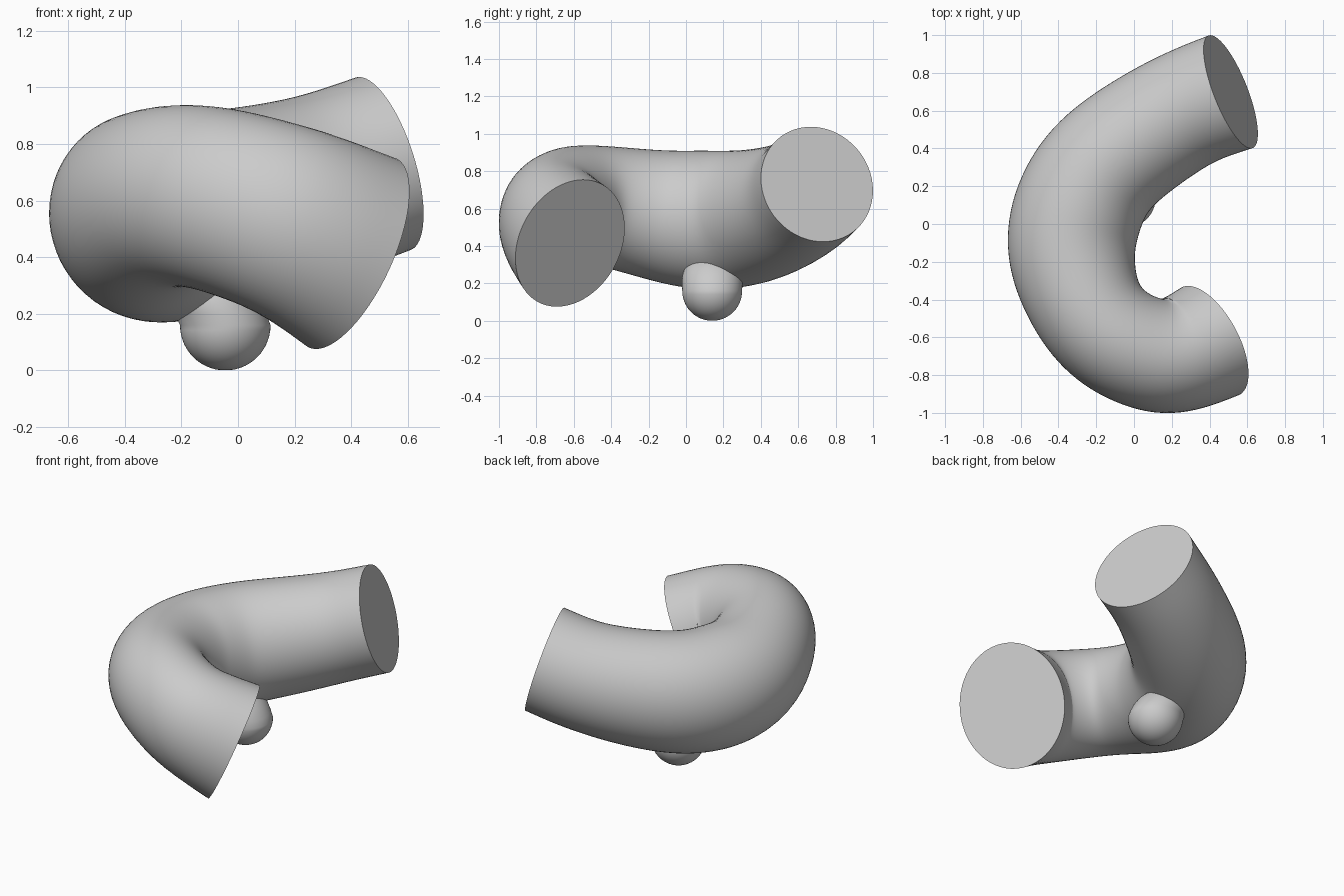
import bpy, bmesh, math
from mathutils import Vector

cube = bpy.data.objects.get("Cube")
if cube:
    bpy.data.objects.remove(cube)

grey = bpy.data.materials.new("plain_grey")
grey.use_nodes = True
COLOUR = (0.6, 0.6, 0.6, 1)
grey.diffuse_color = COLOUR
grey.node_tree.nodes["Principled BSDF"].inputs["Base Color"].default_value = COLOUR

SIDES = 64
STEPS = 8


def add_object(name, bm):
    bmesh.ops.recalc_face_normals(bm, faces=bm.faces)
    mesh = bpy.data.meshes.new(name)
    bm.to_mesh(mesh)
    bm.free()
    mesh.materials.append(grey)
    obj = bpy.data.objects.new(name, mesh)
    bpy.context.collection.objects.link(obj)
    bpy.ops.object.select_all(action='DESELECT')
    obj.select_set(True)
    bpy.context.view_layer.objects.active = obj
    bpy.ops.object.shade_smooth_by_angle(angle=math.radians(40))
    return obj


def skin(bm, rings):
    for a, b in zip(rings, rings[1:]):
        for i in range(SIDES):
            j = (i + 1) % SIDES
            bm.faces.new((a[i], a[j], b[j], b[i]))
    bm.faces.new(rings[0])
    bm.faces.new(rings[-1])


# Stations along the bent tube: centre x, y, z, half width, half height
stations = [Vector(s) for s in (
    (.512, .70, .73, .32, .32),
    (.30, .62, .655, .315, .325),
    (.06, .48, .59, .325, .345),
    (-.18, .29, .545, .335, .365),
    (-.305, .055, .54, .345, .37),
    (-.33, -.18, .57, .335, .345),
    (-.25, -.44, .615, .30, .32),
    (-.10, -.61, .61, .295, .325),
    (.115, -.70, .55, .30, .335),
    (.275, -.68, .485, .31, .35),
    (.405, -.62, .415, .323, .37))]
start_dir = Vector((-.89, -.35, -.28)).normalized()
end_dir = Vector((.81, .44, -.40)).normalized()


def slope(i):
    if i == 0:
        return stations[1] - stations[0]
    if i == len(stations) - 1:
        return stations[-1] - stations[-2]
    return (stations[i + 1] - stations[i - 1]) / 2


# Smooth path through the stations
path = []
for i in range(len(stations) - 1):
    p, q, m, n = stations[i], stations[i + 1], slope(i), slope(i + 1)
    for k in range(STEPS):
        t = k / STEPS
        path.append(p * (2*t**3 - 3*t**2 + 1) + m * (t**3 - 2*t**2 + t)
                    + q * (3*t**2 - 2*t**3) + n * (t**3 - t**2))
path.append(stations[-1])
for _ in range(12):
    path = ([path[0]] + [(a + 2 * b + c) / 4 for a, b, c in zip(path, path[1:], path[2:])]
            + [path[-1]])

# Bent tube with flat ends
bm = bmesh.new()
rings = []
last = len(path) - 1
for i, s in enumerate(path):
    centre = Vector(s[:3])
    tangent = (Vector(path[min(i + 1, last)][:3])
               - Vector(path[max(i - 1, 0)][:3])).normalized()
    # Ease the direction into the cut angle of each end
    w0, w1 = max(0, 1 - i / 12), max(0, 1 - (last - i) / 12)
    tangent = tangent.lerp(start_dir, w0).lerp(end_dir, w1).normalized()
    side = tangent.cross(Vector((0, 0, 1))).normalized()
    up = side.cross(tangent)
    rings.append([bm.verts.new(centre + side * s[3] * math.cos(a) + up * s[4] * math.sin(a))
                  for a in (2 * math.pi * j / SIDES for j in range(SIDES))])
skin(bm, rings)
add_object("bent_tube", bm)

# Round knob below the bend, its domed top leaning into the tube
bm = bmesh.new()
radius = .16
profile = [(radius * math.sin(a), radius - radius * math.cos(a))
           for a in (math.pi / 2 * k / 14 for k in range(1, 15))]
profile += [(.162, .20), (.16, .24), (.148, .28), (.12, .325), (.08, .35), (.03, .365)]
rings = []
for r, z in profile:
    lean = -.45 * max(0, z - radius)
    rings.append([bm.verts.new((-.045 + lean + r * math.cos(a), .14 + r * math.sin(a), z))
                  for a in (2 * math.pi * j / SIDES for j in range(SIDES))])
skin(bm, rings)
add_object("round_knob", bm)
